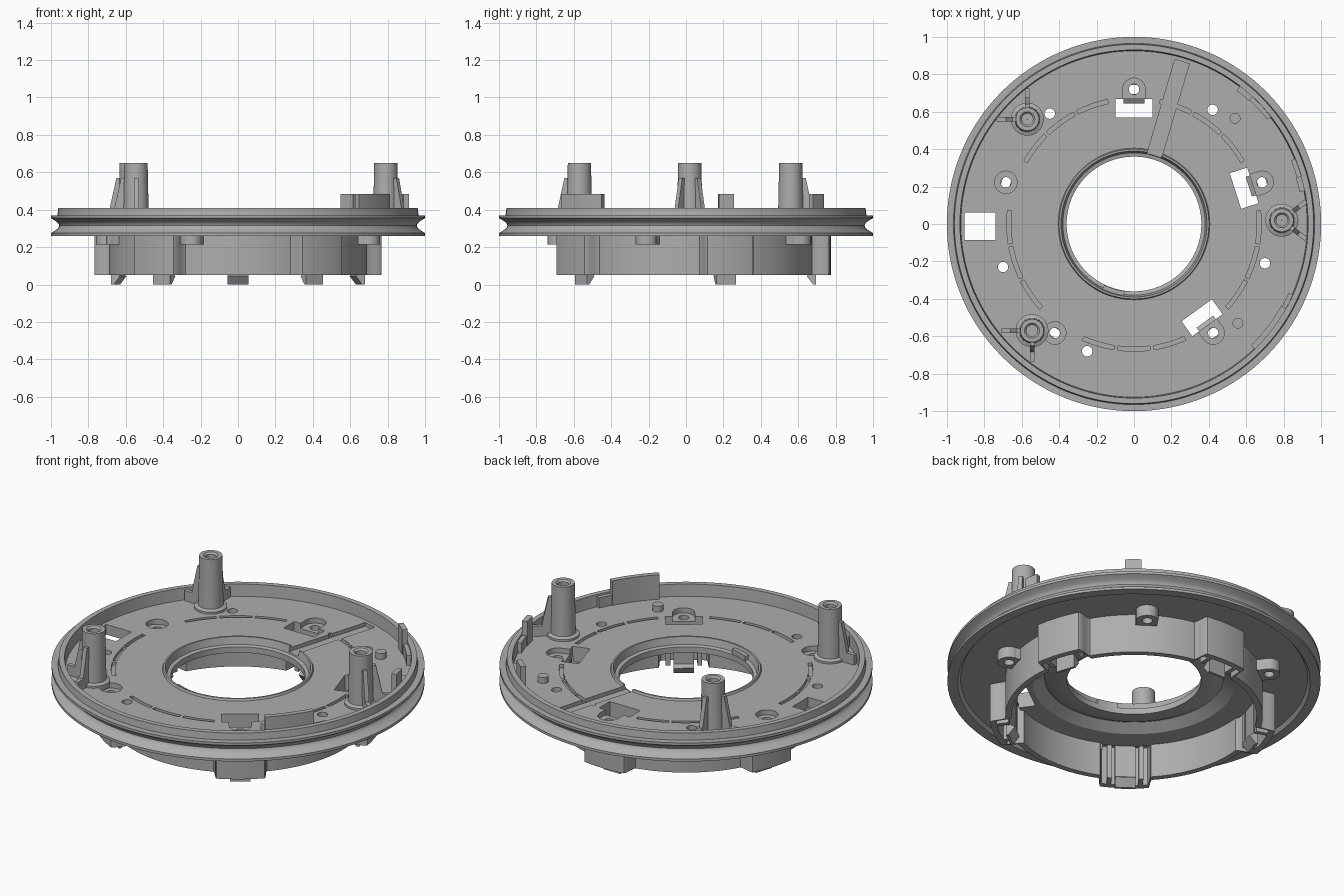
import bpy, bmesh
from math import sin, cos, pi, radians, degrees, atan2, hypot
from mathutils import Matrix, Vector

cube = bpy.data.objects.get("Cube")
if cube:
    bpy.data.objects.remove(cube, do_unlink=True)

grey = bpy.data.materials.new("plain grey")
grey.use_nodes = True
grey.diffuse_color = (0.42, 0.42, 0.42, 1)
grey.node_tree.nodes["Principled BSDF"].inputs["Base Color"].default_value = (0.42, 0.42, 0.42, 1)


def finish(bm, name):
    bmesh.ops.recalc_face_normals(bm, faces=bm.faces)
    mesh = bpy.data.meshes.new(name)
    bm.to_mesh(mesh)
    bm.free()
    mesh.materials.append(grey)
    obj = bpy.data.objects.new(name, mesh)
    bpy.context.collection.objects.link(obj)
    return obj


def shade(obj, angle=30):
    bpy.ops.object.select_all(action='DESELECT')
    obj.select_set(True)
    bpy.context.view_layer.objects.active = obj
    bpy.ops.object.shade_smooth_by_angle(angle=radians(angle))


def lathe(name, profile, segs, at=(0, 0)):
    """Closed (radius, z) loop turned around a vertical axis."""
    bm = bmesh.new()
    rings = []
    for i in range(segs):
        a = 2 * pi * i / segs
        rings.append([bm.verts.new((at[0] + r * cos(a), at[1] + r * sin(a), z)) for r, z in profile])
    n = len(profile)
    for i in range(segs):
        p, q = rings[i], rings[(i + 1) % segs]
        for j in range(n):
            k = (j + 1) % n
            bm.faces.new((p[j], q[j], q[k], p[k]))
    return finish(bm, name)


def extrude(name, loop, z0, z1):
    """Plan outline (x, y) raised from z0 to z1."""
    bm = bmesh.new()
    face = bm.faces.new([bm.verts.new((x, y, z0)) for x, y in loop])
    new = bmesh.ops.extrude_face_region(bm, geom=[face])["geom"]
    bmesh.ops.translate(bm, vec=(0, 0, z1 - z0), verts=[v for v in new if isinstance(v, bmesh.types.BMVert)])
    return finish(bm, name)


def fin(name, profile, width, angle, at=(0, 0), side=0):
    """Outline in the (radial, z) plane, given a width and turned to an angle."""
    bm = bmesh.new()
    face = bm.faces.new([bm.verts.new((r, side - width / 2, z)) for r, z in profile])
    new = bmesh.ops.extrude_face_region(bm, geom=[face])["geom"]
    bmesh.ops.translate(bm, vec=(0, width, 0), verts=[v for v in new if isinstance(v, bmesh.types.BMVert)])
    bm.transform(Matrix.Translation((at[0], at[1], 0)) @ Matrix.Rotation(radians(angle), 4, 'Z'))
    return finish(bm, name)


def polar(r, deg):
    return r * cos(radians(deg)), r * sin(radians(deg))


def arc_block(name, a0, a1, r0, r1, z0, z1, steps=8):
    angles = [a0 + (a1 - a0) * i / steps for i in range(steps + 1)]
    loop = [polar(r1, a) for a in angles] + [polar(r0, a) for a in reversed(angles)]
    return extrude(name, loop, z0, z1)


def disc(name, at, r, z0, z1, segs=24):
    return extrude(name, [(at[0] + r * cos(2 * pi * i / segs), at[1] + r * sin(2 * pi * i / segs))
                          for i in range(segs)], z0, z1)


def box_profile(r0, r1, z0, z1):
    return [(r0, z0), (r1, z0), (r1, z1), (r0, z1)]


def cut(target, cutter):
    mod = target.modifiers.new("cut", 'BOOLEAN')
    mod.operation, mod.solver, mod.object = 'DIFFERENCE', 'EXACT', cutter
    bpy.context.view_layer.objects.active = target
    bpy.ops.object.modifier_apply(modifier=mod.name)
    bpy.data.objects.remove(cutter, do_unlink=True)


FLOOR = 0.34
CLIPS = [90 + 72 * i for i in range(5)]
HOLES = [(-0.70, -0.23), (-0.25, -0.68), (0.70, -0.21), (0.42, 0.61), (-0.45, 0.59)]

# Main plate with belt groove, raised rim and stepped centre hole
groove = [(1 - 0.045 * sin(pi * i / 8), 0.275 + 0.08 * i / 8) for i in range(9)]
plate = lathe("base_plate", [(0.36, 0.27), (0.44, 0.27), (0.48, 0.29), (0.54, 0.25), (0.67, 0.25), (0.67, 0.28),
              (0.93, 0.28), (0.945, 0.26), (1, 0.26)] + groove +
              [(1, 0.37), (0.965, 0.37), (0.96, 0.41), (0.93, 0.41), (0.925, FLOOR),
               (0.405, FLOOR), (0.40, 0.352), (0.39, 0.352), (0.38, 0.31), (0.36, 0.305)], 144)

# Clip windows, screw pockets and slot arcs
for a in CLIPS:
    cut(plate, fin("window_cutter", box_profile(0.57, 0.668, 0.1, 0.6), 0.2, a))
    cut(plate, fin("pocket_cutter", box_profile(0.66, 0.72, 0.31, 0.6), 0.12, a))
    cut(plate, disc("pocket_end_cutter", polar(0.72, a), 0.06, 0.31, 0.6))
    cut(plate, disc("screw_cutter", polar(0.72, a), 0.028, 0.1, 0.6))
    for start in (12, 28.5, 45):
        cut(plate, arc_block("slot_cutter", a + start, a + start + 15, 0.658, 0.68, 0.32, 0.6))

# Loose holes, square opening and radial channel
for p in HOLES:
    cut(plate, disc("hole_cutter", p, 0.028, 0.1, 0.6))
cut(plate, fin("square_cutter", box_profile(-0.905, -0.74, 0.1, 0.6), 0.145, 0, side=-0.012))
cut(plate, fin("channel_cutter", box_profile(0.37, 0.905, 0.318, 0.6), 0.08, 73.5))
shade(plate)

# Skirt wall below, bulging outward around each clip
def bulge(deg):
    off = abs((deg - 90 + 36) % 72 - 36)
    t = max(0, min(1, (12 - off) / 2.5))
    return 0.085 * t * t * (3 - 2 * t)


outer = [(0.69 + bulge(d / 2), d / 2) for d in range(720)]
bm = bmesh.new()
rows = []
for r, d in outer:
    rows.append([bm.verts.new((*polar(r - inset, d), z))
                 for inset, z in ((0, 0.05), (0, 0.285), (0.033, 0.285), (0.033, 0.05))])
for i, p in enumerate(rows):
    q = rows[(i + 1) % len(rows)]
    for j in range(4):
        k = (j + 1) % 4
        bm.faces.new((p[j], q[j], q[k], p[k]))
shade(finish(bm, "skirt_wall"))

# Snap clips with hooked tips and side ribs
hook = [(0.668, 0.285), (0.668, 0.06), (0.645, 0.045), (0.68, 0), (0.695, 0), (0.695, 0.285)]
for i, a in enumerate(CLIPS):
    fin(f"snap_clip_{i + 1}", hook, 0.11, a)
    for s in (-1, 1):
        fin(f"clip_rib_{i + 1}", box_profile(0.668, 0.755, 0.05, 0.285), 0.025, a, side=0.085 * s)

# Small bosses under the loose holes
for i, p in enumerate(HOLES):
    boss = lathe(f"hole_boss_{i + 1}", box_profile(0.028, 0.06, 0.215, 0.285), 24, p)
    shade(boss)
    a, r = degrees(atan2(p[1], p[0])), hypot(*p)
    for s in (-1, 1):
        fin(f"boss_bridge_{i + 1}", box_profile(0.66, r + 0.02, 0.215, 0.285), 0.025, a, side=0.045 * s)

# Screw posts with gussets running to the rim
gusset = [(0.05, 0.33), (0.05, 0.57), (0.08, 0.57), (0.115, 0.41), (0.115, 0.40), (0.165, 0.40), (0.165, 0.33)]
POSTS = [((-0.57, 0.56), (90, 180)), ((-0.545, -0.57), (-90, 180)), ((0.79, 0.02), (38, -38))]
for i, (p, dirs) in enumerate(POSTS):
    post = lathe(f"screw_post_{i + 1}", [(0.001, 0.32), (0.088, 0.32), (0.088, 0.352), (0.068, 0.36), (0.062, 0.65),
                 (0.04, 0.65), (0.03, 0.64), (0.03, 0.52), (0.001, 0.52)], 32, p)
    shade(post)
    for d in dirs:
        fin(f"post_gusset_{i + 1}", gusset, 0.024, d, p)

# Upright tabs on the rim
for name, a0, a1 in (("wide_tab", -46, -29), ("narrow_tab", 11, 16), ("rear_tab", 47, 52.5)):
    shade(arc_block(name, a0, a1, 0.90, 0.93, 0.33, 0.485))
# Ledges beside the tabs
for a0, a1 in ((-29, -24), (16, 22), (38, 47)):
    shade(arc_block("rim_ledge", a0, a1, 0.905, 0.932, 0.33, 0.40))

# Locating studs and the stop inside the centre hole
for i, p in enumerate([(0.54, 0.565), (0.555, -0.53)]):
    shade(disc(f"locating_stud_{i + 1}", p, 0.029, 0.33, 0.375))
shade(arc_block("hole_stop", 244, 262, 0.362, 0.388, 0.29, 0.335))
